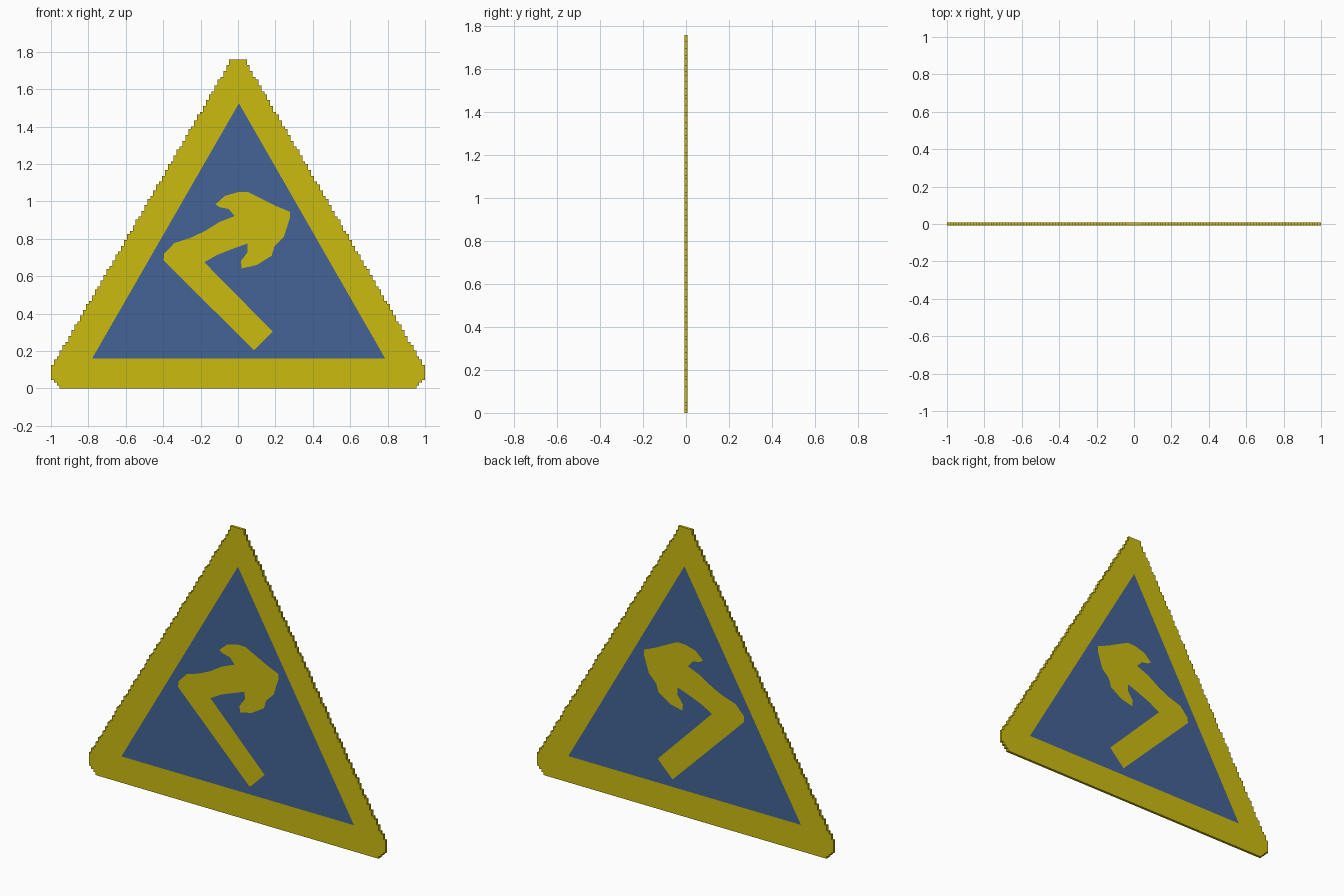
import bpy
import bmesh
from mathutils import Vector
from mathutils.geometry import delaunay_2d_cdt

if "Cube" in bpy.data.objects:
    bpy.data.objects.remove(bpy.data.objects["Cube"])

CELL = 2 / 128          # size of one stair step on the rim
ROWS = 113
HEIGHT = 1.76
T = CELL / 2            # half the plate thickness


def material(name, rgb):
    m = bpy.data.materials.new(name)
    m.diffuse_color = (*rgb, 1)
    m.use_nodes = True
    m.node_tree.nodes["Principled BSDF"].inputs["Base Color"].default_value = m.diffuse_color
    return m


def half_width(z):
    """Triangle with clipped corners, rounded to the step grid."""
    w = min(0.945 + z, 1.0, 1.0 - (z - 0.11) / 1.71)
    return max(2, round(w / CELL)) * CELL


# Stepped outer outline: right side upward, then mirrored downward
right = []
row_h = HEIGHT / ROWS
for i in range(ROWS):
    w = half_width((i + 0.5) * row_h)
    if right and abs(right[-1][0] - w) < 1e-6:
        right[-1] = (w, (i + 1) * row_h)
    else:
        right += [(w, i * row_h), (w, (i + 1) * row_h)]
rim = right + [(-x, z) for x, z in reversed(right)]

# Blue field and the bent arrow
field = [(-0.78, 0.16), (0.787, 0.16), (0.005, 1.525)]
arrow = [(0.085, 0.205), (0.185, 0.305), (-0.18, 0.675), (-0.11, 0.715),
         (-0.02, 0.75), (0.05, 0.775), (0.052, 0.73), (0.015, 0.68),
         (0.02, 0.642), (0.10, 0.66), (0.18, 0.71), (0.195, 0.76),
         (0.245, 0.81), (0.277, 0.91), (0.277, 0.945), (0.205, 0.975),
         (0.125, 1.015), (0.055, 1.05), (0.0, 1.05), (-0.07, 1.03),
         (-0.12, 0.985), (-0.10, 0.97), (-0.05, 0.96), (-0.018, 0.922),
         (-0.10, 0.89), (-0.18, 0.84), (-0.255, 0.805), (-0.34, 0.778),
         (-0.395, 0.72), (-0.398, 0.685)]

# Cut the plate face along all three outlines
points, loops = [], []
for outline in (rim, field, arrow):
    start = len(points)
    points += [Vector(p) for p in outline]
    loops.append(list(range(start, len(points))))
verts, _, faces, _, _, origins = delaunay_2d_cdt(points, [], loops, 1, 1e-6)

# Front and back faces, painted alike; the field alone is blue
bm = bmesh.new()
front = [bm.verts.new((v.x, -T, v.y)) for v in verts]
back = [bm.verts.new((v.x, T, v.y)) for v in verts]
for f, src in zip(faces, origins):
    blue = 1 if 1 in src and 2 not in src else 0
    bm.faces.new([front[i] for i in f]).material_index = blue
    bm.faces.new([back[i] for i in reversed(f)]).material_index = blue

# Rim wall joining the two sides
bm.verts.index_update()
n = len(verts)
for e in [e for e in bm.edges if e.is_boundary and e.verts[0].index < n]:
    a, b = (v.index for v in e.verts)
    bm.faces.new((front[a], front[b], back[b], back[a]))
bmesh.ops.recalc_face_normals(bm, faces=bm.faces)

mesh = bpy.data.meshes.new("sign_plate")
bm.to_mesh(mesh)
bm.free()
mesh.materials.append(material("yellow", (0.60, 0.50, 0.005)))
mesh.materials.append(material("blue", (0.058, 0.125, 0.305)))
bpy.context.collection.objects.link(bpy.data.objects.new("sign_plate", mesh))
